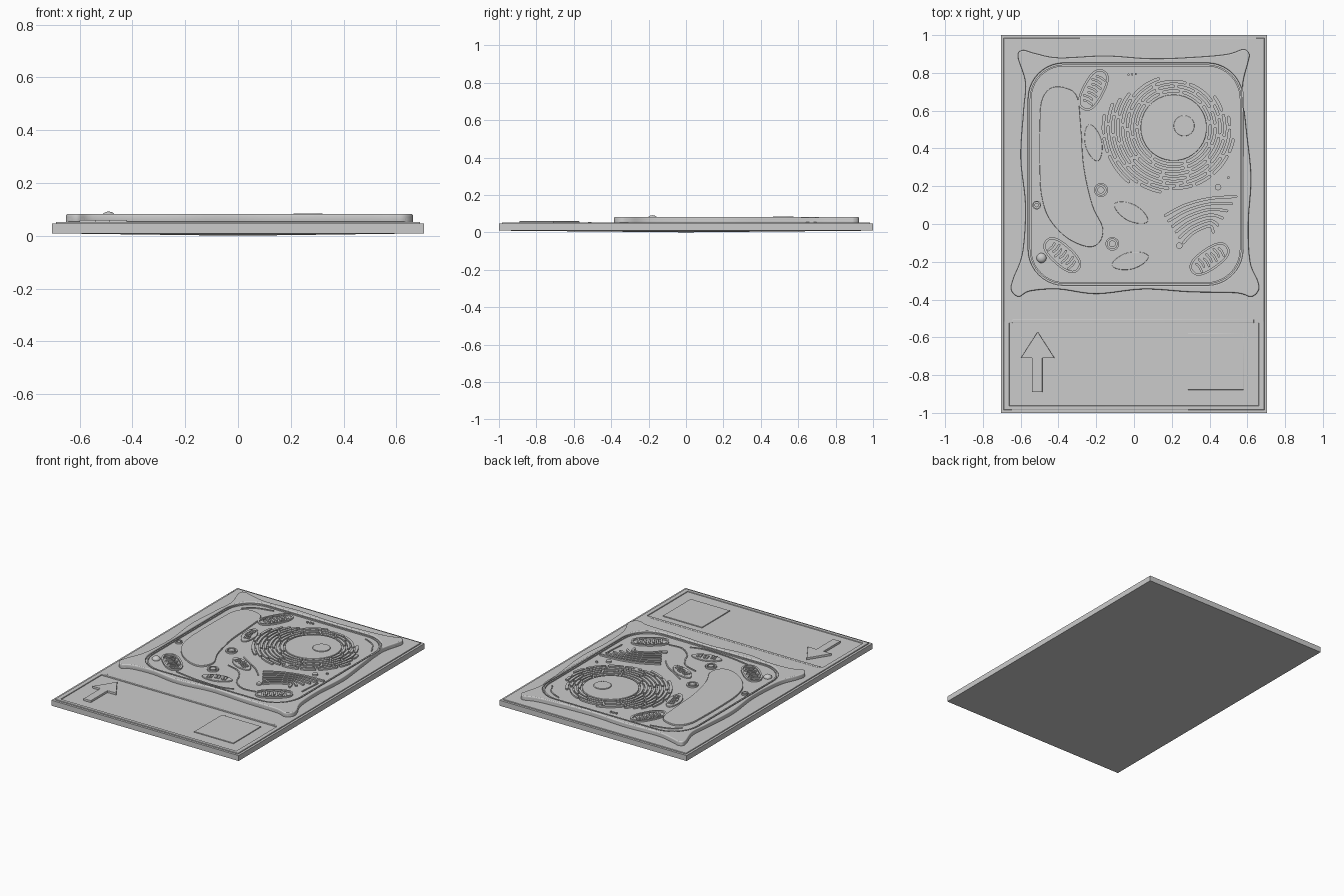
import bpy, bmesh, random
from math import pi, sin, cos, hypot, atan2, copysign, radians

if "Cube" in bpy.data.objects:
    bpy.data.objects.remove(bpy.data.objects["Cube"])
random.seed(4)


def finish(ob):
    bpy.ops.object.select_all(action='DESELECT')
    ob.select_set(True)
    bpy.context.view_layer.objects.active = ob
    if ob.type == 'CURVE':
        bpy.ops.object.convert(target='MESH')
        ob = bpy.context.object
    bpy.ops.object.shade_smooth_by_angle(angle=radians(35))
    return ob


def relief(name, loops, z0, z1, bevel=0.0, res=2):
    """Extruded flat outline; nested loops become holes."""
    cu = bpy.data.curves.new(name, 'CURVE')
    cu.dimensions = '2D'
    cu.fill_mode = 'BOTH'
    cu.extrude = (z1 - z0) / 2 - bevel
    cu.bevel_depth = bevel
    cu.bevel_resolution = res
    cu.offset = -bevel
    for lp in loops:
        sp = cu.splines.new('POLY')
        sp.points.add(len(lp) - 1)
        for p, q in zip(sp.points, lp):
            p.co = (q[0], q[1], 0, 1)
        sp.use_cyclic_u = True
    ob = bpy.data.objects.new(name, cu)
    bpy.context.collection.objects.link(ob)
    ob.location.z = (z0 + z1) / 2
    return finish(ob)


def smooth(pts, closed=True, n=6):
    """Catmull-Rom curve through the points."""
    m = len(pts)
    get = (lambda i: pts[i % m]) if closed else (lambda i: pts[min(max(i, 0), m - 1)])
    out = []
    for i in range(m if closed else m - 1):
        a, b, c, d = (get(i + k) for k in (-1, 0, 1, 2))
        for s in range(n):
            t = s / n
            out.append(tuple(0.5 * (2 * b[k] + (c[k] - a[k]) * t
                       + (2 * a[k] - 5 * b[k] + 4 * c[k] - d[k]) * t * t
                       + (3 * b[k] - a[k] - 3 * c[k] + d[k]) * t ** 3) for k in (0, 1)))
    return out if closed else out + [pts[-1]]


def oval(cx, cy, a, b=None, e=1.0, n=40):
    b = b or a
    f = lambda v: copysign(abs(v) ** e, v)
    return [(cx + a * f(cos(2 * pi * i / n)), cy + b * f(sin(2 * pi * i / n))) for i in range(n)]


def rect(x0, x1, y0, y1, r=0.0, n=10):
    if r == 0:
        return [(x0, y0), (x1, y0), (x1, y1), (x0, y1)]
    out = []
    for k, (x, y) in enumerate([(x1 - r, y1 - r), (x0 + r, y1 - r), (x0 + r, y0 + r), (x1 - r, y0 + r)]):
        out += [(x + r * cos((k + i / n) * pi / 2), y + r * sin((k + i / n) * pi / 2)) for i in range(n + 1)]
    return out


def strip(path, w, cap=4):
    """Round-ended band along an open path."""
    r, left, right, ang = w / 2, [], [], []
    for i, (x, y) in enumerate(path):
        p, q = path[max(i - 1, 0)], path[min(i + 1, len(path) - 1)]
        a = atan2(q[1] - p[1], q[0] - p[0])
        ang.append(a)
        left.append((x - r * sin(a), y + r * cos(a)))
        right.append((x + r * sin(a), y - r * cos(a)))
    arc = lambda p, a: [(p[0] + r * cos(a - pi * i / cap), p[1] + r * sin(a - pi * i / cap)) for i in range(1, cap)]
    return left + arc(path[-1], ang[-1] + pi / 2) + right[::-1] + arc(path[0], ang[0] - pi / 2)


def place(loops, cx, cy, deg):
    c, s = cos(radians(deg)), sin(radians(deg))
    return [[(cx + x * c - y * s, cy + x * s + y * c) for x, y in lp] for lp in loops]


FLOOR, TOP = 0.069, 0.079

# Base plate with slightly bulged underside
bm = bmesh.new()
bmesh.ops.create_cube(bm, size=1)
for v in bm.verts:
    v.co = (v.co.x * 1.41, v.co.y * 2, 0.009 if v.co.z < 0 else 0.046)
bottom = min(bm.faces, key=lambda f: f.calc_center_median().z)
poke = bmesh.ops.poke(bm, faces=[bottom])
poke['verts'][0].co.z = 0
me = bpy.data.meshes.new('base_plate')
bm.to_mesh(me)
plate = bpy.data.objects.new('base_plate', me)
bpy.context.collection.objects.link(plate)

# Raised field and rim around the lower panel
relief('upper_field', [rect(-.69, .69, -.52, .985)], .03, .053, .004)
relief('panel_rim', [rect(-.69, .69, -.985, -.50), rect(-.66, .66, -.962, -.525)], .03, .053, .004)
relief('panel_ridge', [rect(-.645, .635, -.525, -.505)], .04, .055, .004)
relief('direction_arrow', [[(-.51, -.57), (-.60, -.71), (-.54, -.71), (-.54, -.89),
                            (-.485, -.89), (-.485, -.71), (-.42, -.71)]], .04, .060, .003)
relief('square_tile', [rect(.285, .58, -.878, -.58)], .04, .052, .002)

# Cell wall with pinched corners
outer = smooth([(-.615, .885), (-.59, .92), (-.53, .905), (-.40, .88), (-.15, .89), (.1, .875), (.35, .885),
                (.5, .90), (.58, .925), (.61, .90), (.605, .86), (.575, .72), (.595, .5), (.62, .25), (.605, 0),
                (.615, -.2), (.655, -.30), (.66, -.35), (.62, -.385), (.54, -.365), (.3, -.36), (.05, -.345),
                (-.2, -.37), (-.4, -.345), (-.55, -.355), (-.61, -.385), (-.65, -.35), (-.64, -.29), (-.59, -.15),
                (-.575, .1), (-.60, .35), (-.585, .6), (-.575, .75)])
wall_in = rect(-.56, .577, -.325, .852, .19)
relief('cell_base', [outer], .048, FLOOR, .004)
relief('cell_wall', [outer, wall_in], .052, .082, .006)
relief('cell_membrane', [rect(-.552, .569, -.317, .844, .182), rect(-.543, .56, -.308, .835, .173)], .06, .077)

# Vacuole
relief('vacuole', [smooth([(-.5, .5), (-.49, .65), (-.44, .72), (-.36, .72), (-.3, .67), (-.28, .5), (-.265, .3),
                           (-.22, .1), (-.165, -.02), (-.185, -.1), (-.25, -.12), (-.36, -.07), (-.45, .03),
                           (-.49, .15), (-.5, .3)])], .06, TOP, .003)

# Nucleus and nucleolus
relief('nucleus', [oval(.21, .51, .175, n=64)], .06, TOP, .003)
relief('nucleolus', [oval(.265, .52, .055)], .07, .085, .003)

# Endoplasmic reticulum: broken rings round the nucleus
segs = []
for k in range(8):
    r = .194 + .0255 * k
    a, end = random.uniform(0, 1), None
    end = a + 2 * pi
    while a < end - .15:
        span = min(random.uniform(.06, .17) / r, end - a - .035 / r)
        mid = a + span / 2
        x, y = .21 + r * cos(mid), .51 + r * sin(mid)
        if k == 0 or hypot((x - .18) / .35, (y - .465) / .305) < 1:
            segs.append(strip([(.21 + r * cos(a + span * i / 6), .51 + r * sin(a + span * i / 6))
                               for i in range(7)], .017))
        a += span + .030 / r
relief('endoplasmic_reticulum', segs, .06, TOP)

# Golgi stack
golgi = []
for i in range(6):
    d, s = .029 * i, .024 * i
    golgi.append(strip(smooth([(.165 + s * .8, .045 - d), (.27 + s * .4, .10 - d),
                               (.40, .135 - d), (.54 - s, .145 - d * 1.3)], False), .015))
relief('golgi_stack', golgi, .06, TOP)

# Mitochondria: rim with folds inside
mito = []
for cx, cy, deg in [(-.215, .71, 62), (-.38, -.165, -42), (.40, -.185, 35)]:
    loops = [oval(0, 0, .118, .058, .8), oval(0, 0, .106, .046, .8)]
    for i in range(7):
        x, sgn = -.072 + .024 * i, 1 if i % 2 else -1
        loops.append(strip([(x, sgn * .030), (x + .004, 0), (x, -sgn * .018)], .012))
    mito += place(loops, cx, cy, deg)
relief('mitochondria', mito, .06, TOP)

# Chloroplasts with stacked grana
bodies, grana = [], []
for cx, cy, deg in [(-.215, .43, 103), (-.015, .06, -28), (-.02, -.195, 14)]:
    bodies += place([oval(0, 0, .10, .045, 1.15)], cx, cy, deg)
    for gx, gy in [(-.045, -.004), (.002, .004), (.048, -.002)]:
        for i in (-1, 1):
            for j in (-1, 0, 1):
                x, y = gx + i * .0085, gy + j * .014
                grana += place([rect(x - .007, x + .007, y - .0055, y + .0055)], cx, cy, deg)
relief('chloroplasts', bodies, .06, .077, .003)
relief('grana', grana, .07, .083)

# Vesicles: ringed circles and small dots
rings = []
for x, y, r in [(-.175, .18, .037), (-.115, -.105, .036), (-.515, .10, .023)]:
    rings += [oval(x, y, r, n=24), oval(x, y, r * .72, n=24)]
    rings.append(oval(x, y, r * .5, n=24))
relief('vesicles', rings, .06, TOP)
dots = [oval(x, y, r, n=16) for x, y, r in
        [(.24, -.115, .017), (.445, .195, .017), (.50, .245, .007), (.23, .20, .012),
         (-.03, .79, .006), (-.01, .792, .006), (.01, .794, .006)]]
relief('small_vesicles', dots, .06, TOP)

# Cytoskeleton filaments
paths = [[(-.07, 0), (.02, -.03), (.07, -.09), (.11, -.17), (.19, -.225), (.28, -.22)],
         [(-.06, .15), (.02, .10), (.10, .05), (.16, -.01)],
         [(-.48, .73), (-.42, .78), (-.30, .81)],
         [(-.28, -.26), (-.12, -.285), (.06, -.29), (.15, -.265)],
         [(.40, .80), (.48, .76), (.53, .68)],
         [(.52, -.05), (.525, .03), (.53, .10)]]
relief('filaments', [strip(smooth(p, False), .008) for p in paths], .06, .074)

# Round droplet standing proud
bpy.ops.mesh.primitive_uv_sphere_add(segments=24, ring_count=12, radius=.026, location=(-.49, -.18, .072))
bpy.context.object.name = 'droplet'
bpy.context.object.scale.z = .75
finish(bpy.context.object)
